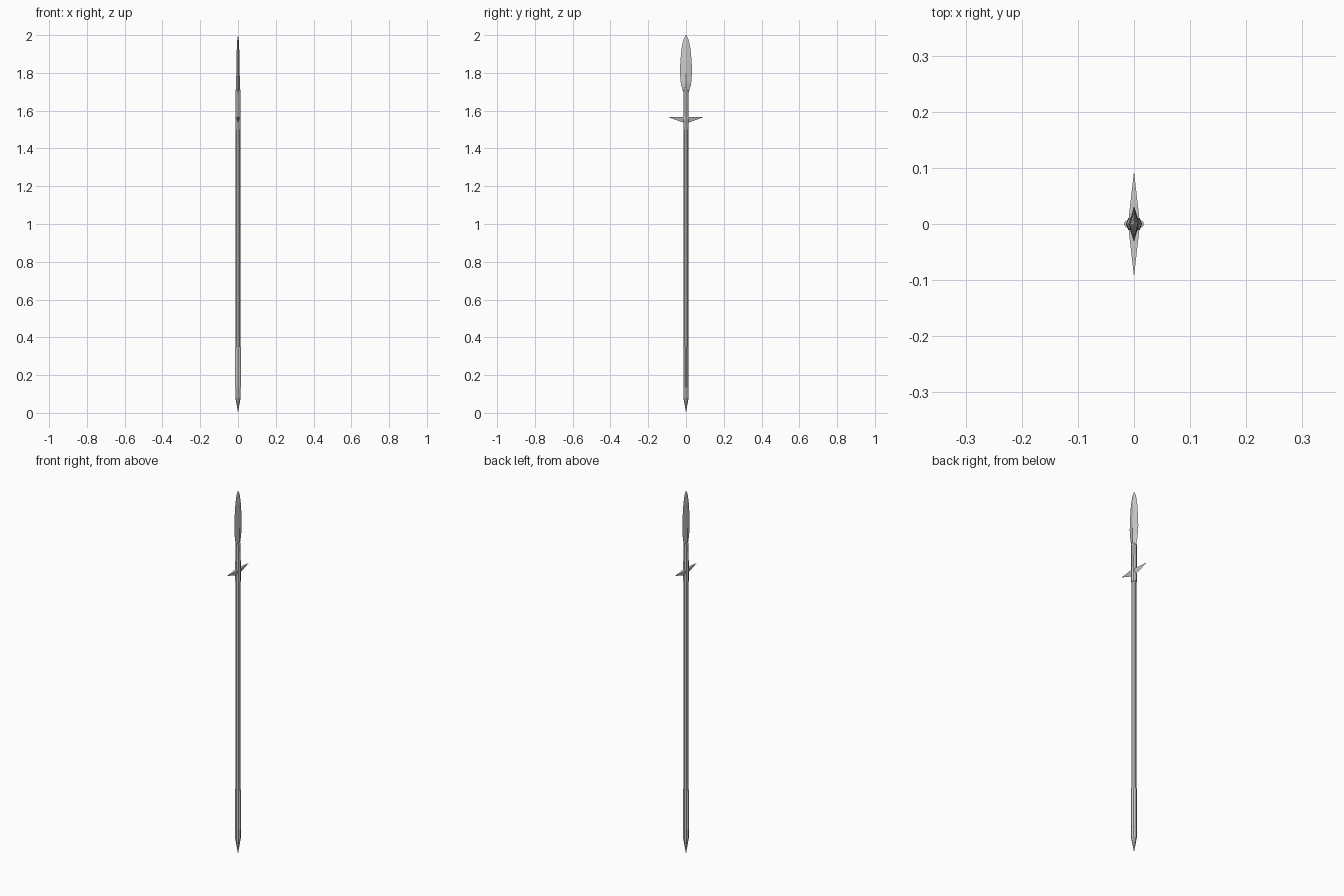
import bpy, math

if "Cube" in bpy.data.objects:
    bpy.data.objects.remove(bpy.data.objects["Cube"])


def loft(name, rings, caps=True):
    """Skin a list of equal-length point rings."""
    n = len(rings[0])
    verts = [p for r in rings for p in r]
    faces = [(k * n + i, k * n + (i + 1) % n, (k + 1) * n + (i + 1) % n, (k + 1) * n + i)
             for k in range(len(rings) - 1) for i in range(n)]
    if caps:
        faces += [tuple(range(n))[::-1], tuple(range((len(rings) - 1) * n, len(rings) * n))]
    me = bpy.data.meshes.new(name)
    me.from_pydata(verts, [], faces)
    me.update()
    ob = bpy.data.objects.new(name, me)
    bpy.context.collection.objects.link(ob)
    return ob


def ring(rx, ry, z, n):
    return [(rx * math.cos(2 * math.pi * i / n), ry * math.sin(2 * math.pi * i / n), z)
            for i in range(n)]


def turned(name, profile, n=8):
    return loft(name, [ring(r, r, z, n) for r, z in profile])


# Wooden shaft
turned("shaft", [(0.0125, 0.3), (0.0125, 1.55)])

# Butt ferrule with pointed spike
turned("butt_ferrule", [(0.0003, 0.0), (0.0145, 0.085), (0.0145, 0.35)])

# Socket, closing into the base of the blade
turned("socket", [(0.0145, 1.5), (0.0135, 1.705), (0.004, 1.74)])

# Reinforcing strips on both sides of the ferrule
for side, label in ((1, "right"), (-1, "left")):
    strip = [(0.011 * side, -0.008), (0.017 * side, -0.003),
             (0.017 * side, 0.003), (0.011 * side, 0.008)][::side]
    loft("ferrule_strip_" + label, [[(x, y, z) for x, y in strip] for z in (0.135, 0.35)])

# Leaf blade with a diamond section: half thickness, half width, height
blade = [(0.010, 0.015, 1.70), (0.010, 0.027, 1.74), (0.009, 0.032, 1.80),
         (0.008, 0.030, 1.86), (0.0065, 0.0235, 1.93), (0.004, 0.014, 1.975),
         (0.0003, 0.001, 2.0)]
loft("blade", [ring(*b, 4) for b in blade])

# Pointed side lugs, flat on top
for side, label in ((1, "back"), (-1, "front")):
    sections = [(0.0, 0.010, 1.535), (0.015, 0.009, 1.537), (0.09, 0.0004, 1.5645)]
    loft("lug_" + label, [[(-w * side, y * side, 1.566), (0, y * side, low),
                           (w * side, y * side, 1.566)] for y, w, low in sections])
